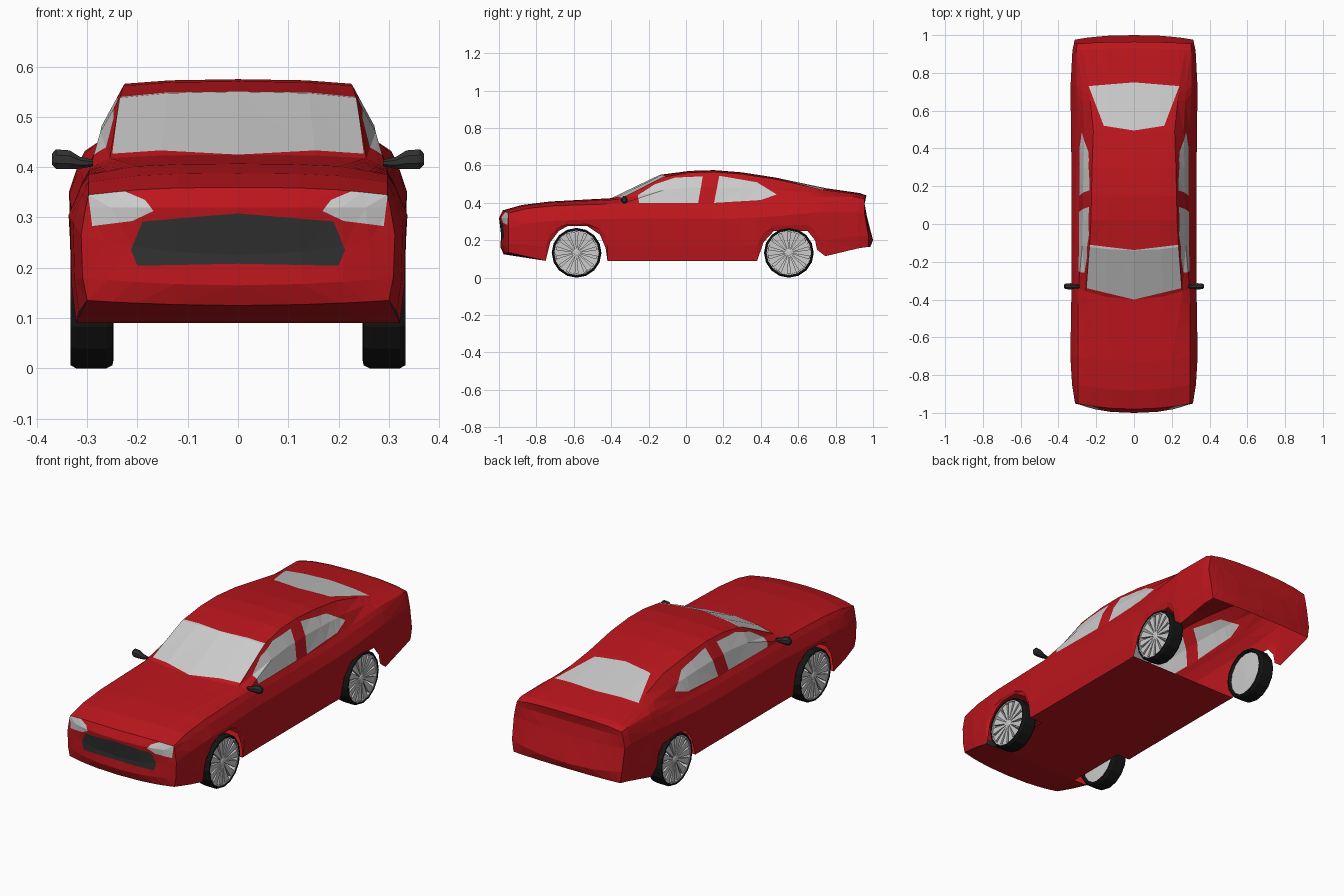
import bpy, bmesh, math
from mathutils import Vector

if "Cube" in bpy.data.objects:
    bpy.data.objects.remove(bpy.data.objects["Cube"])


def material(name, rgb):
    m = bpy.data.materials.new(name)
    m.diffuse_color = (*rgb, 1)
    m.use_nodes = True
    m.node_tree.nodes["Principled BSDF"].inputs["Base Color"].default_value = m.diffuse_color
    return m


RED = material("red_paint", (0.5, 0.008, 0.012))
DARK = material("dark_trim", (0.03, 0.03, 0.03))
BLACK = material("rubber", (0.008, 0.008, 0.008))


def make(name, verts, faces, mat=None):
    """Half-car object, mirrored across x = 0."""
    me = bpy.data.meshes.new(name)
    me.from_pydata([tuple(v) for v in verts], [], faces)
    bm = bmesh.new()
    bm.from_mesh(me)
    bmesh.ops.remove_doubles(bm, verts=bm.verts, dist=1e-5)
    bmesh.ops.recalc_face_normals(bm, faces=bm.faces)
    bm.to_mesh(me)
    bm.free()
    ob = bpy.data.objects.new(name, me)
    bpy.context.collection.objects.link(ob)
    if mat:
        me.materials.append(mat)
    ob.modifiers.new("mirror", 'MIRROR')
    return ob


def grid(rows, verts, faces):
    """Quads between successive rows of points."""
    base, n = len(verts), len(rows[0])
    for r in rows:
        verts += r
    for i in range(len(rows) - 1):
        for j in range(n - 1):
            a = base + i * n + j
            faces.append((a, a + 1, a + n + 1, a + n))


# Upper body: y, half width, belt x, belt z, roof edge x, roof edge z, centre z, bow
KEYS = [
    (-0.95, .312, .297, .345, .200, .355, .360, -.03),
    (-0.85, .328, .297, .370, .200, .383, .388, -.03),
    (-0.70, .337, .297, .385, .200, .402, .407, -.03),
    (-0.34, .331, .295, .396, .255, .418, .425, -.06),
    (-0.11, .330, .293, .396, .235, .538, .550, -.03),
    (0.02, .330, .291, .396, .228, .562, .571, 0),
    (0.15, .330, .291, .396, .225, .566, .575, 0),
    (0.30, .331, .291, .398, .222, .554, .563, 0),
    (0.50, .334, .295, .410, .215, .525, .535, -.02),
    (0.73, .336, .305, .432, .240, .468, .478, .02),
    (0.92, .326, .305, .430, .240, .445, .452, .01),
    (0.955, .318, .300, .420, .230, .432, .440, .01)]
# Lower edge of the side panel with both wheel arches: y, z
BOTTOM = [(-0.95, .135), (-.75, .09), (-.725, .19), (-.68, .25), (-.63, .277), (-.53, .277),
          (-.46, .23), (-.43, .16), (-.42, .09), (.38, .09), (.415, .19), (.47, .25),
          (.65, .25), (.69, .20), (.70, .15), (.745, .115), (.955, .165)]


def lerp(a, b, t):
    return a + (b - a) * t


def sample(table, y):
    for p, q in zip(table, table[1:]):
        if y <= q[0] + 1e-9:
            t = (y - p[0]) / (q[0] - p[0])
            return [lerp(a, b, t) for a, b in zip(p[1:], q[1:])]


def section(y):
    """Half cross-section from sill to centre line."""
    w, bx, bz, ex, ez, cz, bow = sample(KEYS, y)
    zb = sample(BOTTOM, y)[0]
    waist, dz = bz - .08, ez - bz
    pts = [(w - .012, zb), (w - .003, lerp(zb, waist, .35)), (w, waist),
           (lerp(w, bx, .6), bz - .025), (bx, bz),
           (lerp(bx, ex, .5) + dz * .07, lerp(bz, ez, .52)),
           (ex, ez), (ex * .6, lerp(ez, cz, .75)), (0, cz)]
    out = []
    for j, (x, z) in enumerate(pts):
        dy = bow * (1 - (x / .3) ** 2) if j > 3 else 0
        if y > .95 and j < 2:
            dy = .02
        out.append(Vector((x, y + dy, z)))
    return out


def cap(loop, centre):
    """Bowed end panel between an end section and a centre profile (y, z)."""
    top = loop[4:]
    rows = []
    for p, (cy, cz) in zip(loop[:4], centre):
        row = []
        for q in top:
            s = q.x / top[0].x
            row.append(Vector((p.x * s, lerp(cy, p.y, s ** 2.5), lerp(cz, p.z, s ** 2))))
        rows.append(row)
    return rows + [top]


# Shell: sides, bonnet, roof, nose and tail
ys = sorted({k[0] for k in KEYS} | {b[0] for b in BOTTOM})
secs = [section(y) for y in ys]
nose = cap(secs[0], [(-.975, .125), (-.993, .165), (-.988, .225), (-1.0, .32)])
tail = cap(secs[-1], [(.985, .165), (1.0, .20), (.967, .33), (.955, .395)])
V, F = [], []
for g in (secs, nose, tail):
    grid(g, V, F)
body = make("body", V, F, RED)

bm = bmesh.new()
bm.from_mesh(body.data)
bmesh.ops.triangulate(bm, faces=bm.faces)


def cut(tag, u, v, outline, test):
    """Slice a convex outline into the shell and tag the faces inside."""
    bm.normal_update()
    faces = [f for f in bm.faces if test(f.calc_center_median(), f.normal)]
    mid = Vector((0, 0, 0))
    for p in outline:
        mid[u] += p[0] / len(outline)
        mid[v] += p[1] / len(outline)
    for p, q in zip(outline, outline[1:] + outline[:1]):
        co, no = Vector((0, 0, 0)), Vector((0, 0, 0))
        co[u], co[v] = p
        no[u], no[v] = q[1] - p[1], p[0] - q[0]
        no.normalize()
        if (mid - co).dot(no) > 0:
            no = -no
        geom = list(dict.fromkeys([x for f in faces for x in (*f.verts, *f.edges, f)]))
        r = bmesh.ops.bisect_plane(bm, geom=geom, dist=1e-5, plane_co=co, plane_no=no)
        faces = [f for f in r['geom'] if isinstance(f, bmesh.types.BMFace)
                 and (f.calc_center_median() - co).dot(no) < 0]
    for f in faces:
        f.material_index = tag


def upward(c, n):
    return abs(n.z) > .3 and c.z > .4


def sideways(c, n):
    return abs(n.x) > .4 and c.z > .37


def forward(c, n):
    return c.y < -.93 and abs(n.y) > .3


# Windows, lamps and grille
panels = [
    ("windscreen", 0, 1, [(0, -.40), (.25, -.34), (.235, -.11), (0, -.138)], upward),
    ("rear_window", 0, 1, [(0, .495), (.16, .52), (.24, .73), (0, .75)], upward),
    ("front_side_window", 1, 2, [(-.25, .40), (-.258, .44), (-.17, .498), (-.06, .535),
                                 (.09, .542), (.065, .40)], sideways),
    ("rear_side_window", 1, 2, [(.15, .40), (.178, .545), (.38, .51), (.485, .445),
                                (.40, .415)], sideways),
    ("headlight", 0, 2, [(.29, .283), (.21, .293), (.168, .313), (.185, .335),
                         (.225, .352), (.298, .347)], forward),
    ("grille", 0, 2, [(0, .208), (.20, .204), (.213, .235), (.19, .292), (0, .308)], forward)]
for i, (name, u, v, outline, test) in enumerate(panels):
    cut(i + 1, u, v, outline, test)
for i, p in enumerate(panels):
    part = [f for f in bm.faces if f.material_index == i + 1]
    pv, pf = [], []
    for f in part:
        pf.append(list(range(len(pv), len(pv) + len(f.verts))))
        pv += [x.co.copy() for x in f.verts]
    make(p[0], pv, pf, DARK if p[0] == "grille" else None)
bmesh.ops.delete(bm, geom=[f for f in bm.faces if f.material_index], context='FACES')
bm.to_mesh(body.data)
bm.free()

# Floor: open behind the rear axle line, narrow between the front wheels
V, F = [], []
floor = [(-.75, .323, .09), (-.75, .245, .09), (-.42, .245, .09), (-.42, .319, .09), (.38, .319, .09)]
rows = [nose[0]] + [[Vector((x * t, y, z)) for t in (1, .85, .75, .45, 0)] for y, x, z in floor]
grid(rows, V, F)
make("floor", V, F, RED)

# Door mirrors: tapered pod
V, F = [], []
pod = [(.288, .010, .007, .408), (.315, .014, .013, .409), (.335, .018, .020, .415),
       (.362, .016, .021, .416), (.370, .010, .012, .416)]
ring = [math.tau * (k + .5) / 8 for k in range(9)]
grid([[Vector((x, -.33 + a * math.cos(t), z + b * math.sin(t))) for t in ring]
      for x, a, b, z in pod], V, F)
F += [list(range(8)), list(range(36, 44))]
make("door_mirror", V, F, DARK)


def lathe(name, profile, cy, cz, mat=None, n=16):
    V, F = [], []
    angles = [math.tau * k / n for k in range(n + 1)]
    grid([[Vector((x, cy + r * math.cos(t), cz + r * math.sin(t))) for t in angles]
          for x, r in profile], V, F)
    make(name, V, F, mat)


# Wheels: tyre, dished rim, hub and wedge spokes
R = .133
for tag, cy in (("front", -.585), ("rear", .55)):
    lathe(tag + "_tyre", [(.262, .112), (.248, .118), (.25, .127), (.262, R), (.322, R),
                          (.333, .127), (.333, .120), (.322, .117)], cy, R, BLACK)
    lathe(tag + "_rim", [(.258, .0001), (.262, .117), (.312, .115), (.331, .121),
                         (.331, .113), (.318, .112)], cy, R)
    lathe(tag + "_hub", [(.26, .02), (.322, .02), (.326, .012), (.326, .0001)], cy, R, None, 8)
    V, F = [], []
    for k in range(14):
        t = math.tau * k / 14
        b = len(V)
        for r, h, x in ((.012, .003, .323), (.115, .018, .328)):
            for dx in (0, -.014):
                for s in (-h, h):
                    V.append((x + dx, cy + r * math.cos(t) - s * math.sin(t),
                              R + r * math.sin(t) + s * math.cos(t)))
        F += [[b + i for i in f] for f in ((0, 1, 5, 4), (2, 3, 7, 6), (0, 2, 6, 4), (1, 3, 7, 5))]
    make(tag + "_spokes", V, F)
